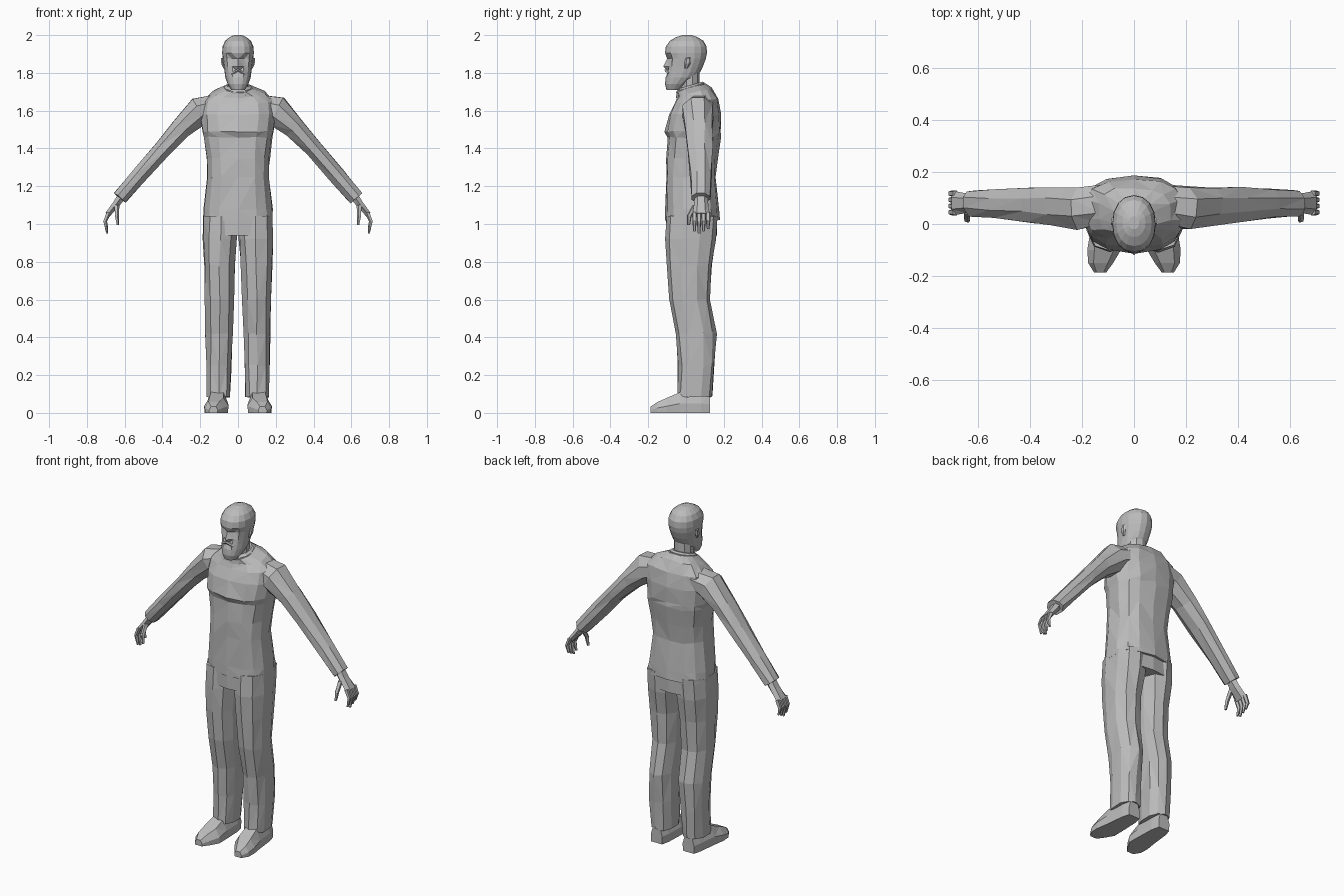
import bpy
import bmesh
import math
import random
from mathutils import Vector

random.seed(4)

cube = bpy.data.objects.get("Cube")
if cube:
    bpy.data.objects.remove(cube, do_unlink=True)

# One plain grey for the whole figure
grey = bpy.data.materials.new("plain_grey")
grey.use_nodes = True
grey.diffuse_color = (0.5, 0.5, 0.5, 1)
grey.node_tree.nodes["Principled BSDF"].inputs["Base Color"].default_value = grey.diffuse_color


def signed_power(value, power):
    return math.copysign(abs(value) ** power, value)


def flat_ring(z, x_min, x_max, y_front, y_back, sides, power=0.8, tilt=0.0):
    """Horizontal rounded-box ring whose first point faces the front."""
    middle_x, middle_y = (x_min + x_max) / 2, (y_front + y_back) / 2
    points = []
    for i in range(sides):
        angle = math.tau * i / sides
        x = middle_x + (x_max - x_min) / 2 * signed_power(math.sin(angle), power)
        y = middle_y - (y_back - y_front) / 2 * signed_power(math.cos(angle), power)
        points.append(Vector((x, y, z + tilt * (y - middle_y))))
    return points


def loft(name, rings, jitter=0.0, side=1):
    """Skin a stack of rings, close both ends and facet the surface."""
    bm = bmesh.new()
    rows = []
    for ring in rings:
        row = []
        for point in ring:
            shake = Vector([random.uniform(-jitter, jitter) for axis in range(3)])
            spot = point + shake
            row.append(bm.verts.new((spot.x * side, spot.y, spot.z)))
        rows.append(row)
    count = len(rows[0])
    for lower, upper in zip(rows, rows[1:]):
        for i in range(count):
            j = (i + 1) % count
            bm.faces.new((lower[i], lower[j], upper[j], upper[i]))
    bm.faces.new(rows[0])
    bm.faces.new(rows[-1])
    bmesh.ops.recalc_face_normals(bm, faces=bm.faces)
    bmesh.ops.triangulate(bm, faces=bm.faces)
    mesh = bpy.data.meshes.new(name)
    bm.to_mesh(mesh)
    bm.free()
    mesh.materials.append(grey)
    part = bpy.data.objects.new(name, mesh)
    bpy.context.collection.objects.link(part)
    return part


def tube(name, path, sides=6, jitter=0.0, side=1):
    """Limb along path stations of (x, y, z, thickness, depth)."""
    centres = [Vector(station[:3]) for station in path]
    rings = []
    for i, station in enumerate(path):
        ahead = centres[min(i + 1, len(path) - 1)]
        behind = centres[max(i - 1, 0)]
        across = (ahead - behind).cross(Vector((0, 1, 0))).normalized()
        ring = []
        for k in range(sides):
            angle = math.tau * (k + 0.5) / sides
            ring.append(centres[i] + across * station[3] * math.cos(angle)
                        + Vector((0, station[4] * math.sin(angle), 0)))
        rings.append(ring)
    return loft(name, rings, jitter, side)


# Shirt body: height, half width, front, back, tilt
shirt = [
    (1.02, .188, -.108, .178, 0), (1.08, .184, -.11, .172, 0),
    (1.25, .163, -.107, .16, 0), (1.35, .17, -.105, .167, 0),
    (1.46, .183, -.098, .183, 0), (1.49, .19, -.113, .186, 0),
    (1.58, .2, -.09, .186, 0), (1.65, .19, -.062, .172, .1),
    (1.695, .14, -.045, .14, .25), (1.72, .075, -.05, .1, .3),
]
loft("shirt_body", [flat_ring(z, -w, w, front, back, 14, .75, tilt)
                    for z, w, front, back, tilt in shirt], .004)

# Collar and neck
loft("collar", [flat_ring(z, -w, w, -w + .025, w + .025, 12, 1, .3)
                for z, w in ((1.69, .078), (1.725, .074), (1.735, .062))])
loft("neck", [flat_ring(z, -.056, .056, -.035, .072, 10, 1)
              for z in (1.68, 1.75, 1.82)])

# Hips joining the trouser legs
loft("trouser_hips", [flat_ring(z, -w, w, -.105, .165, 14)
                      for z, w in ((.94, .175), (1.04, .183))])

# Head: height, half width, front, back
skull = [
    (1.71, .036, -.103, -.03), (1.74, .055, -.111, .01),
    (1.775, .067, -.108, .055), (1.805, .071, -.104, .075),
    (1.835, .075, -.102, .09), (1.875, .081, -.1, .105),
    (1.905, .084, -.111, .111), (1.94, .082, -.107, .109),
    (1.97, .068, -.085, .092), (1.99, .044, -.05, .06),
    (2.0, .02, -.02, .03),
]
head_rings = [flat_ring(z, -w, w, front, back, 16, .93)
              for z, w, front, back in skull]
NOSE, EYES, MOUTH = 4, 5, 3
head_rings[NOSE][0].y -= .018
head_rings[MOUTH][0].y += .008
for socket in (1, -1):
    head_rings[EYES][socket].y += .016
    head_rings[NOSE][socket].y += .006
loft("head", head_rings)
tube("moustache", [(-.035, -.088, 1.795, .008, .01), (0, -.104, 1.815, .009, .01),
                   (.035, -.088, 1.795, .008, .01)])

# Trouser leg: height, inner x, outer x, front, back
leg = [
    (.085, .038, .168, -.045, .138), (.25, .034, .171, -.04, .15),
    (.42, .027, .174, -.052, .16), (.6, .021, .177, -.086, .129),
    (.78, .014, .182, -.104, .138), (.92, .002, .188, -.11, .16),
    (1.04, 0, .184, -.106, .168),
]
# Sleeve and palm stations
sleeve = [
    (.11, .075, 1.625, .065, .08), (.2, .062, 1.6, .083, .088),
    (.3, .068, 1.508, .06, .077), (.4, .073, 1.4, .05, .072),
    (.525, .079, 1.255, .047, .06), (.625, .08, 1.138, .045, .052),
]
palm = [
    (.61, .08, 1.155, .026, .034), (.645, .08, 1.105, .022, .038),
    (.69, .08, 1.05, .017, .046),
]
# Shoe: y, centre x, half width, height
shoe = [
    (.128, .105, .036, .1), (.08, .106, .048, .11), (-.03, .11, .056, .11),
    (-.1, .115, .062, .08), (-.15, .128, .046, .058), (-.187, .13, .022, .034),
]
# Half outline of a shoe section as fractions of width and height
upper = [(1, 0), (1.04, .45), (.6, 1)]
outline = upper + [(-across, rise) for across, rise in reversed(upper)]

for label, side in (("left", 1), ("right", -1)):
    loft(label + "_trouser_leg", [flat_ring(*station, 10, .85) for station in leg],
         .004, side)
    tube(label + "_sleeve", sleeve, 8, .004, side)
    tube(label + "_palm", palm, 6, 0, side)

    # Curled fingers, the middle ones longest
    for finger in range(4):
        y = .045 + .024 * finger
        tip = .95 + .012 * abs(finger - 1)
        tube(f"{label}_finger_{finger}",
             [(.685, y, 1.06, .013, .013), (.704, y, 1.015, .011, .012),
              (.693, y, tip, .006, .007)], 5, 0, side)
    tube(label + "_thumb",
         [(.642, .052, 1.1, .014, .018), (.642, .018, 1.045, .012, .013),
          (.636, .014, .995, .007, .008)], 5, 0, side)

    loft(label + "_shoe",
         [[Vector((x + across * w, y, rise * h)) for across, rise in outline]
          for y, x, w, h in shoe], 0, side)
    tube(label + "_ear",
         [(.072, .0, 1.825, .006, .008), (.081, .008, 1.85, .009, .017),
          (.083, .012, 1.88, .007, .014)], 6, 0, side)
